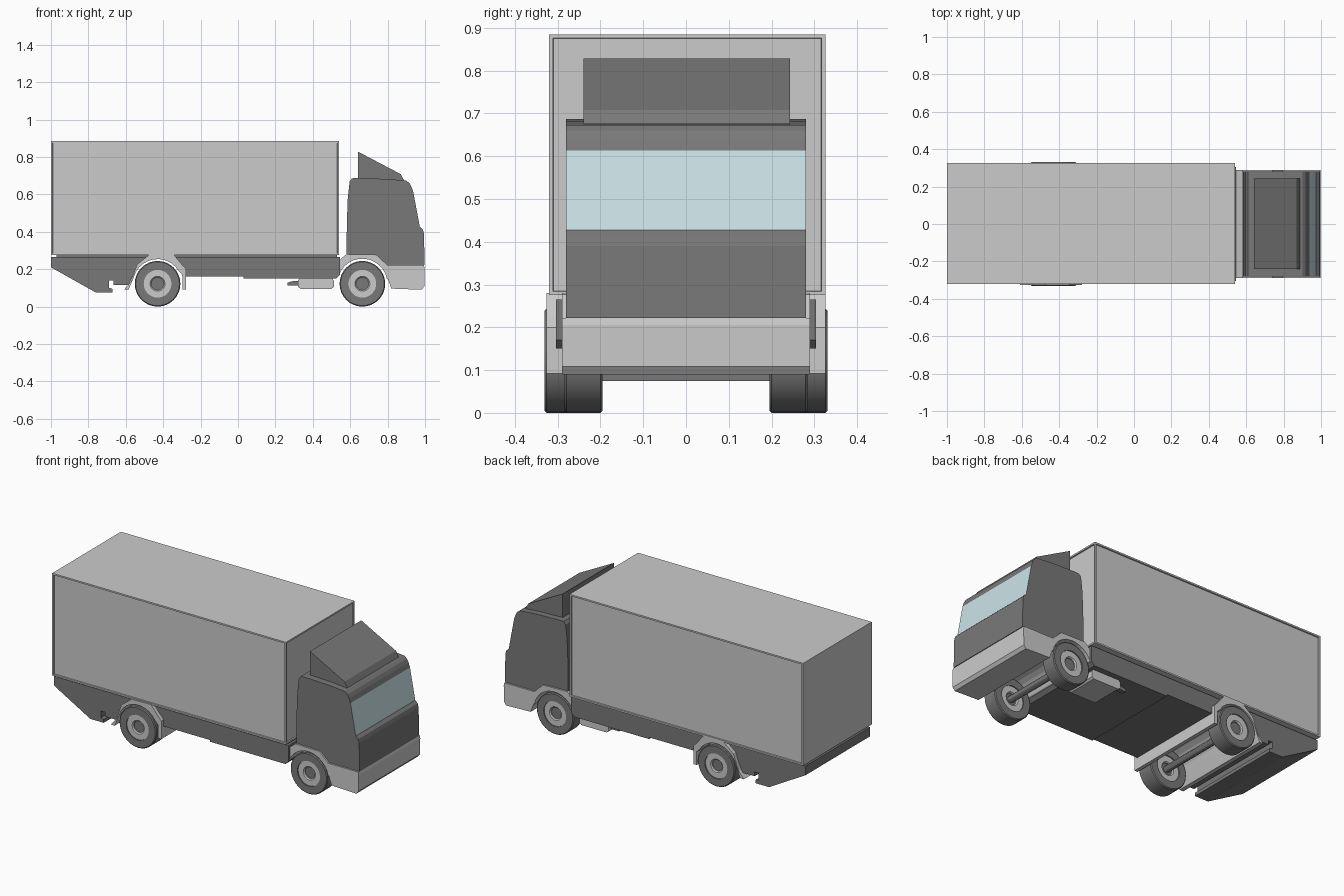
import bpy, bmesh
from math import sin, cos, pi, radians

if "Cube" in bpy.data.objects:
    bpy.data.objects.remove(bpy.data.objects["Cube"])


def material(name, col):
    m = bpy.data.materials.new(name)
    m.diffuse_color = (*col, 1)
    m.use_nodes = True
    m.node_tree.nodes["Principled BSDF"].inputs["Base Color"].default_value = m.diffuse_color
    return m


DARK = material("dark_grey", (0.19, 0.19, 0.19))
GLASS = material("glass_blue", (0.6, 0.76, 0.79))


def finish(name, bm, mats=()):
    bmesh.ops.recalc_face_normals(bm, faces=bm.faces)
    me = bpy.data.meshes.new(name)
    bm.to_mesh(me)
    bm.free()
    ob = bpy.data.objects.new(name, me)
    bpy.context.collection.objects.link(ob)
    for m in mats:
        me.materials.append(m)
    return ob


def prism(name, pts, y0, y1, mats=()):
    """Side profile (x, z) extruded along y."""
    bm = bmesh.new()
    f = bm.faces.new([bm.verts.new((x, y0, z)) for x, z in pts])
    new = bmesh.ops.extrude_face_region(bm, geom=[f])["geom"]
    vs = [v for v in new if isinstance(v, bmesh.types.BMVert)]
    bmesh.ops.translate(bm, verts=vs, vec=(0, y1 - y0, 0))
    return finish(name, bm, mats)


def box(name, x0, x1, y0, y1, z0, z1, mats=()):
    return prism(name, [(x0, z0), (x1, z0), (x1, z1), (x0, z1)], y0, y1, mats)


def lathe(name, prof, loc, mats=(), n=32):
    """Closed (radius, y) profile turned around the y axis."""
    bm = bmesh.new()
    rings = [[bm.verts.new((loc[0] + r * cos(2 * pi * i / n), loc[1] + y,
                            loc[2] + r * sin(2 * pi * i / n)))
              for r, y in prof] for i in range(n)]
    k = len(prof)
    for i in range(n):
        a, b = rings[i], rings[(i + 1) % n]
        for j in range(k):
            bm.faces.new((a[j], a[(j + 1) % k], b[(j + 1) % k], b[j]))
    ob = finish(name, bm, mats)
    for p in ob.data.polygons:
        p.use_smooth = True
    bpy.context.view_layer.objects.active = ob
    ob.select_set(True)
    bpy.ops.object.shade_smooth_by_angle(angle=radians(30))
    ob.select_set(False)
    return ob


def arc(cx, cz, r, a0, a1, n):
    return [(cx + r * cos(radians(a0 + (a1 - a0) * i / n)),
             cz + r * sin(radians(a0 + (a1 - a0) * i / n))) for i in range(n + 1)]


# cargo body with recessed panels on both sides and the front
cargo = box("cargo_box", -1.0, 0.54, -0.32, 0.326, 0.275, 0.885)
bm = bmesh.new()
bm.from_mesh(cargo.data)
bm.normal_update()
panels = [f for f in bm.faces if abs(f.normal.y) > 0.9 or f.normal.x > 0.9]
bmesh.ops.inset_individual(bm, faces=panels, thickness=0.013, depth=0)
bmesh.ops.inset_individual(bm, faces=panels, thickness=0.001, depth=-0.008)
bm.to_mesh(cargo.data)
bm.free()

# chassis skirt with rear wheel arch and underrun tail
RX, FX, WZ = -0.43, 0.665, 0.122
skirt = [(-1, 0.265), (-1, 0.21), (-0.76, 0.075), (-0.672, 0.075), (-0.672, 0.095),
         (-0.69, 0.10), (-0.69, 0.14), (-0.665, 0.14), (-0.665, 0.115), (-0.585, 0.115)]
skirt += arc(RX, WZ, 0.14, 165, 15, 10)
skirt += [(-0.285, 0.16), (0.03, 0.16), (0.03, 0.15), (0.525, 0.15), (0.545, 0.17), (0.545, 0.265)]
prism("chassis_skirt", skirt, -0.304, 0.304, [DARK])
box("body_subframe", -0.97, 0.53, -0.28, 0.28, 0.262, 0.28, [DARK])

# rear mudguard band across the full width
rear = [(-0.61, 0.09), (-0.575, 0.13), (-0.54, 0.225), (-0.475, 0.277), (-0.345, 0.28),
        (-0.30, 0.225), (-0.277, 0.2), (-0.277, 0.092), (-0.298, 0.092), (-0.298, 0.17)]
rear += arc(RX, WZ, 0.132, 30, 165, 10) + [(-0.585, 0.09)]
prism("rear_mudguard", rear, -0.326, 0.326)

# front mudguard band
front = [(0.512, 0.165), (0.525, 0.225), (0.55, 0.255), (0.58, 0.28), (0.74, 0.277), (0.80, 0.22),
         (0.81, 0.15)]
front += arc(FX, WZ, 0.134, 10, 160, 12)
prism("front_mudguard", front, -0.29, 0.29)

# bumper
prism("bumper", [(0.783, 0.222), (0.80, 0.15), (0.82, 0.096), (0.982, 0.09), (0.996, 0.108),
                 (0.998, 0.205), (0.994, 0.222)], -0.29, 0.29)

# cab
cab = [(0.58, 0.27), (0.582, 0.45), (0.587, 0.58), (0.597, 0.67), (0.61, 0.686), (0.65, 0.687),
       (0.80, 0.682), (0.90, 0.673), (0.917, 0.66), (0.928, 0.64), (0.937, 0.613), (0.972, 0.427),
       (0.988, 0.412), (0.994, 0.39), (0.998, 0.222), (0.79, 0.222), (0.74, 0.265), (0.70, 0.277)]
cab_ob = prism("cab", cab, -0.28, 0.28, [DARK, GLASS])
# windscreen
for p in cab_ob.data.polygons:
    if p.normal.x > 0.9 and 0.5 < p.center.z < 0.54:
        p.material_index = 1

# roof air deflector
prism("roof_deflector", [(0.642, 0.675), (0.642, 0.828), (0.87, 0.708), (0.888, 0.675)],
      -0.24, 0.243, [DARK])

# wheels: tyre, rim and hub on each side
for label, x, outer, w in (("front", FX, 0.284, 0.089), ("rear", RX, 0.331, 0.10)):
    for side, s in (("right", -1), ("left", 1)):
        c = (x, s * (outer - w / 2), WZ)
        h = w / 2
        tag = label + "_" + side
        lathe(tag + "_tyre", [(0.074, h), (0.117, h), (0.122, h - 0.005), (0.122, 0.005 - h),
                              (0.117, -h), (0.074, -h)], c, [DARK])
        g = h - 0.006
        lathe(tag + "_rim", [(0.034, g - 0.006), (0.04, g), (0.076, g), (0.076, -g), (0.04, -g),
                             (0.034, 0.006 - g)], c)
        lathe(tag + "_hub", [(0.0005, g - 0.012), (0.037, g - 0.012), (0.037, 0.012 - g),
                             (0.0005, 0.012 - g)], c, [DARK])
    # axle
    lathe(label + "_axle", [(0.0005, -0.25), (0.02, -0.25), (0.02, 0.25), (0.0005, 0.25)],
          (x, 0, WZ), [DARK], 12)

# silencer and tail pipe under the left side
prism("silencer", [(0.32, 0.105), (0.335, 0.095), (0.50, 0.095), (0.512, 0.105), (0.512, 0.14),
                   (0.50, 0.155), (0.335, 0.155), (0.32, 0.14)], 0.08, 0.27)
prism("tail_pipe", [(0.265, 0.112), (0.325, 0.112), (0.325, 0.138), (0.30, 0.138), (0.265, 0.128)],
      0.225, 0.25, [DARK])
